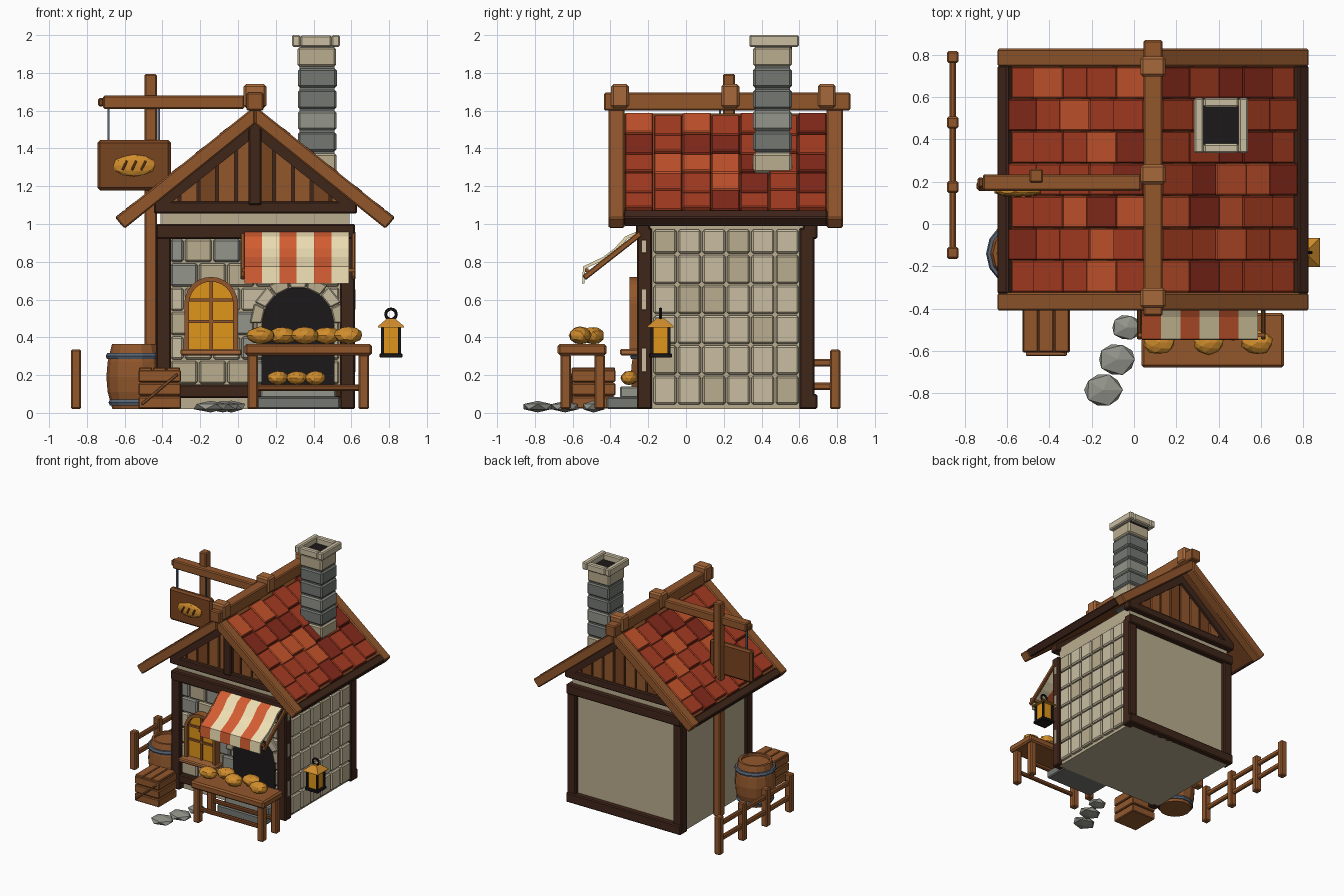
import bpy, bmesh, math, random
from mathutils import Matrix, Vector

if "Cube" in bpy.data.objects:
    bpy.data.objects.remove(bpy.data.objects["Cube"])

random.seed(4)
mats = {}
PALETTE = dict(wood=(145, 88, 48), pale=(165, 104, 60), brown=(120, 70, 38), dark=(66, 42, 32),
               tan=(184, 172, 142), stone=(200, 188, 160), grey=(146, 147, 138), slate=(116, 119, 114),
               red=(196, 84, 48), rust=(164, 62, 38), maroon=(132, 46, 32), cream=(238, 222, 178),
               orange=(212, 94, 54), glow=(222, 148, 32), crust=(208, 140, 48), black=(34, 30, 32),
               iron=(88, 100, 116))

def mat(key):
    if key not in mats:
        m = bpy.data.materials.new(key)
        m.diffuse_color = [(c / 255) ** 2.2 for c in PALETTE[key]] + [1]
        m.use_nodes = True
        m.node_tree.nodes["Principled BSDF"].inputs["Base Color"].default_value = m.diffuse_color
        mats[key] = m
    return mats[key]

def finish(name, bm, color, bevel=0.0):
    if bevel:
        bmesh.ops.bevel(bm, geom=bm.edges[:], offset=bevel, segments=1, affect='EDGES')
    bmesh.ops.recalc_face_normals(bm, faces=bm.faces[:])
    me = bpy.data.meshes.new(name)
    bm.to_mesh(me)
    bm.free()
    me.materials.append(mat(color))
    ob = bpy.data.objects.new(name, me)
    bpy.context.collection.objects.link(ob)
    return ob

def block(name, center, size, color, bevel=0.008, rot=None):
    bm = bmesh.new()
    bmesh.ops.create_cube(bm, size=1, matrix=Matrix.Diagonal((*size, 1)))
    ob = finish(name, bm, color, min(bevel, min(size) * 0.3))
    ob.matrix_world = Matrix.Translation(center) @ (rot or Matrix())
    return ob

def box(name, x0, x1, y0, y1, z0, z1, color, bevel=0.008):
    return block(name, ((x0+x1)/2, (y0+y1)/2, (z0+z1)/2), (x1-x0, y1-y0, z1-z0), color, bevel)

def beam(name, a, b, w, h, color):
    a, b = Vector(a), Vector(b)
    return block(name, (a+b)/2, (w, h, (b-a).length), color, 0.005,
                 (b-a).to_track_quat('Z', 'Y').to_matrix().to_4x4())

def prism(name, pts, lo, hi, color, axis='y', bevel=0.0):
    """Extrude a flat outline along y (points are x,z) or x (points are y,z)."""
    bm = bmesh.new()
    put = (lambda p, t: (p[0], t, p[1])) if axis == 'y' else (lambda p, t: (t, p[0], p[1]))
    A = [bm.verts.new(put(p, lo)) for p in pts]
    B = [bm.verts.new(put(p, hi)) for p in pts]
    bm.faces.new(A)
    bm.faces.new(B[::-1])
    for i in range(len(pts)):
        j = (i + 1) % len(pts)
        bm.faces.new((A[i], A[j], B[j], B[i]))
    return finish(name, bm, color, bevel)

def lathe(name, prof, loc, color, n=14):
    bm = bmesh.new()
    rings = [[bm.verts.new((r*math.cos(2*math.pi*i/n), r*math.sin(2*math.pi*i/n), z)) for i in range(n)]
             for r, z in prof]
    for a, b in zip(rings, rings[1:]):
        for i in range(n):
            bm.faces.new((a[i], a[(i+1) % n], b[(i+1) % n], b[i]))
    bm.faces.new(rings[0])
    bm.faces.new(rings[-1])
    ob = finish(name, bm, color)
    ob.location = loc
    return ob

def lump(name, loc, size, color, jitter=0.08, sub=2):
    bm = bmesh.new()
    bmesh.ops.create_icosphere(bm, subdivisions=sub, radius=1)
    for v in bm.verts:
        v.co = Vector(v.co[i] * size[i] * (1 + random.uniform(-jitter, jitter)) for i in range(3))
    ob = finish(name, bm, color)
    ob.location = loc
    return ob

def arch(cx, w, z0, top, n=12):
    spring = top - w
    return [(cx+w, z0)] + [(cx + w*math.cos(math.pi*i/n), spring + w*math.sin(math.pi*i/n))
                           for i in range(n+1)] + [(cx-w, z0)]

CX, SL, ANG = 0.09, 0.8, math.atan(0.8)

# House shell with gable
prism("house_walls", [(-0.41, 0.02), (0.59, 0.02), (0.59, 1.09), (CX, 1.49), (-0.41, 1.09)], -0.21, 0.65, "tan")
for x in (-0.435, 0.54):
    for y in (-0.26, 0.60):
        box("corner_post", x, x+0.08, y, y+0.08, 0.02, 0.98, "dark")
for label, y0, y1 in (("front", -0.265, -0.19), ("back", 0.62, 0.695)):
    box(label+"_top_beam", -0.435, 0.62, y0, y1, 0.92, 1.0, "dark")
    box(label+"_gable_beam", -0.445, 0.63, y0, y1, 1.055, 1.12, "dark")
    lo = (0.08, 0.15) if label == "front" else (0.02, 0.10)
    box(label+"_bottom_beam", -0.435, 0.62, y0+0.01, y1, *lo, "dark")
    # Gable backing, planks and rafters
    prism(label+"_gable_back", [(-0.4, 1.1), (0.58, 1.1), (CX, 1.5)],
          *((-0.22, -0.2) if y0 < 0 else (0.64, 0.66)), "dark")
    for i in range(-5, 5):
        xa, xb = CX + i*0.1 + 0.008, CX + (i+1)*0.1 - 0.008
        ta, tb = [max(1.105, 1.5 - SL*abs(x-CX)) for x in (xa, xb)]
        prism(label+"_gable_plank", [(xa, 1.1), (xb, 1.1), (xb, tb), (xa, ta)],
              *((-0.235, -0.21) if y0 < 0 else (0.65, 0.675)), ("wood", "brown")[i % 3 == 0])
    for s in (-1, 1):
        prism(label+"_rafter", [(CX, 1.535), (CX+s*0.53, 1.111), (CX+s*0.46, 1.10), (CX, 1.465)], y0, y1, "dark")
box("gable_king_post", 0.055, 0.125, -0.275, -0.2, 1.1, 1.56, "dark")

# Roof: deck, verge boards, eave beams, tiles
for s in (-1, 1):
    prism("roof_deck", [(CX, 1.585), (CX+s*0.68, 1.04), (CX+s*0.68, 1.0), (CX, 1.535)], -0.33, 0.75, "brown")
    for y in (-0.41, 0.745):
        prism("verge_board", [(CX, 1.625), (CX+s*0.74, 1.033), (CX+s*0.69, 0.975), (CX, 1.53)],
              y, y+0.085, "wood", bevel=0.008)
    block("eave_beam", (CX+s*0.695, 0.21, 1.03), (0.065, 1.08, 0.065), "dark", rot=Matrix.Rotation(s*ANG, 4, 'Y'))
    for row in range(5):
        for col in range(7):
            dx = 0.095 + row*0.127 + (0.012 if (col+row) % 2 else -0.004) - (0.012 if row == 4 else 0)
            y = -0.325 + (col+0.5)*0.1529
            block("roof_tile", (CX+s*dx, y, 1.597-SL*dx), (0.178, 0.150, 0.04),
                  random.choice(("red", "rust", "rust", "maroon")), 0.006, Matrix.Rotation(s*(ANG-0.06), 4, 'Y'))
box("ridge_beam", 0.045, 0.135, -0.435, 0.87, 1.60, 1.695, "wood")
for y in (-0.35, 0.235, 0.745):
    box("ridge_cap", 0.03, 0.15, y-0.047, y+0.047, 1.615, 1.74, "pale", 0.012)

# Wall stones: side grid and staggered front
for r in range(6):
    for c in range(6):
        y, z = -0.175 + c*0.1293, 0.04 + r*0.16
        box("side_stone", 0.57, 0.62, y+0.004, y+0.125, z+0.004, min(z+0.156, 0.97),
            random.choice(("stone", "stone", "tan")), 0.01)
for r in range(6):
    z = 0.15 + r*0.129
    edges = [-0.36] + [-0.36 + (c + (0.5 if r % 2 else 1))*0.15 for c in range(6)] + [0.54]
    edges = [e for e in edges if e <= 0.54]
    for a, b in zip(edges, edges[1:]):
        if b - a > 0.03:
            box("front_stone", a+0.004, b-0.004, -0.237, -0.19, z+0.004, z+0.125,
                random.choice(("stone", "tan", "tan", "grey")), 0.01)
for z0, z1 in ((0.21, 0.35), (0.54, 0.66), (0.84, 0.92)):
    box("corner_stone", 0.58, 0.622, -0.24, -0.205, z0, z1, "stone")

# Oven mouth, arch stones, hearth
prism("oven_mouth", arch(0.3175, 0.1925, 0.13, 0.665), -0.243, -0.18, "black")
for i in range(7):
    pts = [(0.3175 + r*math.cos(t), 0.4725 + r*math.sin(t))
           for r, k in ((0.192, 0.03), (0.255, 0.03), (0.255, 0.97), (0.192, 0.97)) for t in [math.pi*(i+k)/7]]
    prism("oven_arch_stone", pts, -0.255, -0.2, ("tan", "stone")[i % 2], bevel=0.006)
box("hearth_slab", 0.10, 0.54, -0.42, -0.2, 0.02, 0.085, "slate")
box("hearth_ledge", 0.12, 0.52, -0.35, -0.2, 0.08, 0.14, "grey")

# Arched window
WX = -0.1425
outer, inner = arch(WX, 0.142, 0.335, 0.72), arch(WX, 0.117, 0.335, 0.695)
for i in range(len(outer)-1):
    prism("window_frame", [outer[i], outer[i+1], inner[i+1], inner[i]], -0.30, -0.22, "wood")
prism("window_glass", inner, -0.27, -0.22, "glow")
box("window_mullion", WX-0.009, WX+0.009, -0.285, -0.26, 0.335, 0.70, "wood", 0)
for z in (0.475, 0.59):
    box("window_bar", WX-0.12, WX+0.12, -0.283, -0.26, z, z+0.016, "wood", 0)
box("window_sill", -0.305, 0.02, -0.35, -0.22, 0.305, 0.338, "pale")

# Striped awning and arms
line = [(-0.25, 0.965), (-0.32, 0.935), (-0.38, 0.87), (-0.44, 0.825), (-0.545, 0.775), (-0.55, 0.685)]
under = [(y+0.012, z-0.012) for y, z in line[:-1]] + [(-0.538, 0.685)]
for i in range(6):
    prism("awning_stripe", line + under[::-1], 0.035+i*0.092, 0.035+(i+1)*0.092, ("orange", "cream")[i % 2], 'x')
for x in (0.025, 0.612):
    beam("awning_arm", (x, -0.24, 0.95), (x, -0.54, 0.715), 0.022, 0.03, "wood")
box("awning_rod", 0.02, 0.62, -0.535, -0.515, 0.745, 0.765, "wood", 0)

# Bread table and loaves
box("table_top", 0.035, 0.71, -0.68, -0.42, 0.305, 0.365, "wood", 0.012)
for x in (0.05, 0.638):
    for y in (-0.665, -0.485):
        box("table_leg", x, x+0.055, y, y+0.055, 0.02, 0.31, "wood")
for y in (-0.65, -0.47):
    box("table_rail", 0.08, 0.66, y, y+0.025, 0.115, 0.15, "brown")
for i in range(5):
    lump("table_loaf", (0.12+i*0.116, (-0.56, -0.49)[i % 2], 0.41), (0.075, 0.058, 0.046), "crust")
for x in (0.21, 0.31, 0.41):
    lump("oven_loaf", (x, -0.30, 0.185), (0.055, 0.045, 0.037), "crust")

# Barrel with hoops
BL = (-0.54, -0.14, 0)
lathe("barrel", [(0.125, 0.02), (0.15, 0.11), (0.157, 0.19), (0.15, 0.27), (0.127, 0.365), (0.108, 0.365),
                 (0.108, 0.345)], BL, "wood")
for z, r in ((0.04, 0.139), (0.285, 0.154)):
    lathe("barrel_hoop", [(r, z), (r+0.006, z+0.015), (r-0.001, z+0.032)], BL, "iron")

# Crate
box("crate_core", -0.515, -0.315, -0.595, -0.385, 0.025, 0.225, "brown", 0)
for k in range(3):
    z = 0.022 + k*0.071
    box("crate_slat", -0.528, -0.302, -0.607, -0.373, z, z+0.064, "wood", 0.006)
    x = -0.525 + k*0.074
    box("crate_lid_board", x, x+0.07, -0.605, -0.375, 0.215, 0.24, "wood", 0.005)
beam("crate_brace", (-0.51, -0.612, 0.045), (-0.32, -0.612, 0.205), 0.025, 0.015, "pale")

# Fence
for y in (0.79, 0.48, 0.175, -0.137):
    box("fence_post", -0.885, -0.83, y-0.028, y+0.028, 0.02, 0.335, "wood")
for z in (0.12, 0.245):
    box("fence_rail", -0.873, -0.843, -0.14, 0.79, z, z+0.04, "wood")

# Hanging bread sign
box("sign_pole", -0.495, -0.43, 0.195, 0.26, 0.02, 1.795, "wood")
box("sign_arm", -0.715, 0.035, 0.157, 0.235, 1.61, 1.68, "wood")
box("sign_arm_end", -0.74, -0.71, 0.172, 0.22, 1.622, 1.668, "brown")
for x in (-0.685, -0.42):
    box("sign_rod", x-0.006, x+0.006, 0.174, 0.186, 1.44, 1.615, "iron", 0)
box("sign_board", -0.745, -0.355, 0.155, 0.205, 1.178, 1.445, "brown", 0.016)
lump("sign_loaf", (-0.55, 0.152, 1.31), (0.115, 0.022, 0.058), "crust", 0)
for x in (-0.6, -0.55, -0.5):
    beam("sign_loaf_score", (x-0.012, 0.132, 1.285), (x+0.012, 0.132, 1.335), 0.01, 0.012, "brown")

# Chimney courses, rim and flue
for i, c in enumerate(("tan", "slate", "grey", "slate", "slate", "tan")):
    z, j = 1.27 + i*0.1125, random.uniform(-0.004, 0.004)
    box("chimney_course", 0.315+j, 0.52+j, 0.355, 0.56, z, z+0.105, c, 0.012)
box("chimney_core", 0.325, 0.51, 0.365, 0.55, 1.2, 1.945, "slate", 0)
box("chimney_flue", 0.325, 0.505, 0.375, 0.56, 1.92, 1.95, "black", 0)
for x in (0.285, 0.495):
    box("chimney_rim_side", x, x+0.045, 0.335, 0.597, 1.938, 2.0, "stone")
for y in (0.335, 0.552):
    box("chimney_rim_end", 0.33, 0.495, y, y+0.045, 1.938, 1.998, "stone")

# Lantern
LX, LY = 0.81, -0.135
box("lantern_base", LX-0.06, LX+0.06, LY-0.06, LY+0.06, 0.293, 0.315, "black", 0.004)
box("lantern_glass", LX-0.042, LX+0.042, LY-0.042, LY+0.042, 0.31, 0.46, "glow", 0)
for sx in (-1, 1):
    for sy in (-1, 1):
        block("lantern_bar", (LX+sx*0.045, LY+sy*0.045, 0.38), (0.014, 0.014, 0.15), "black", 0)
cap = lathe("lantern_roof", [(0.098, 0.452), (0.095, 0.46), (0.03, 0.5)], (LX, LY, 0), "crust", 4)
cap.rotation_euler.z = math.pi / 4
bpy.ops.mesh.primitive_torus_add(major_segments=12, minor_segments=6, major_radius=0.028, minor_radius=0.008,
                                 location=(LX, LY, 0.522), rotation=(math.pi/2, 0, 0))
bpy.context.object.name = "lantern_ring"
bpy.context.object.data.materials.append(mat("black"))

# Stepping stones
for x, y, r in ((-0.035, -0.49, 0.078), (-0.08, -0.64, 0.098), (-0.145, -0.785, 0.098)):
    lump("stepping_stone", (x, y, 0.033), (r, r*0.85, 0.031), "grey", 0.06, 1)
